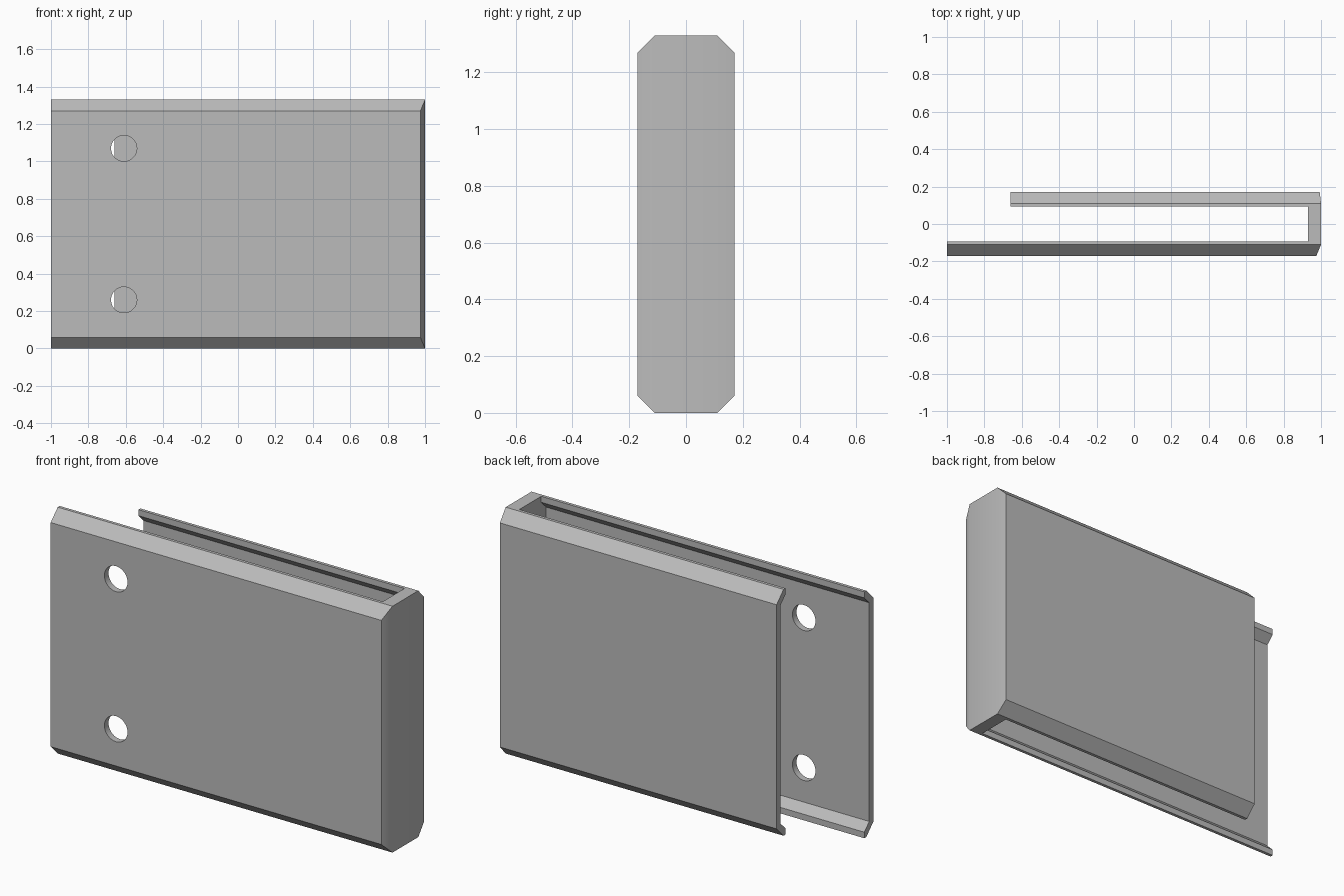
import bpy, bmesh, math
from mathutils import Matrix, Vector

cube = bpy.data.objects.get("Cube")
if cube:
    bpy.data.objects.remove(cube, do_unlink=True)

HALF_Y, HEIGHT, CHAMFER = 0.17, 1.33, 0.06
SHEET = 0.035          # sheet thickness
LIP = 0.093            # half width of the open slot
WEB_X = 0.93           # inner face of the closed end
BACK_END = -0.66       # free end of the shorter back panel

grey = bpy.data.materials.new("plain grey")
grey.use_nodes = True
colour = (0.5, 0.5, 0.5, 1)
grey.diffuse_color = colour
grey.node_tree.nodes["Principled BSDF"].inputs["Base Color"].default_value = colour


def finish(bm, name):
    bmesh.ops.recalc_face_normals(bm, faces=bm.faces)
    mesh = bpy.data.meshes.new(name)
    bm.to_mesh(mesh)
    bm.free()
    mesh.materials.append(grey)
    obj = bpy.data.objects.new(name, mesh)
    bpy.context.collection.objects.link(obj)
    return obj


def prism(name, section, x0, x1):
    """Extrude a (y, z) section along x."""
    bm = bmesh.new()
    face = bm.faces.new([bm.verts.new((x0, y, z)) for y, z in section])
    out = bmesh.ops.extrude_face_region(bm, geom=[face])["geom"]
    moved = [v for v in out if isinstance(v, bmesh.types.BMVert)]
    bmesh.ops.translate(bm, verts=moved, vec=(x1 - x0, 0, 0))
    return finish(bm, name)


def mirrored(quarter):
    """Complete a closed section from its upper +y quarter."""
    right = quarter + [(y, HEIGHT - z) for y, z in reversed(quarter)]
    return right + [(-y, z) for y, z in reversed(right)]


# Outer body: chamfered block with a bevelled closed end
flat = HALF_Y - CHAMFER
outer = mirrored([(flat, HEIGHT), (HALF_Y, HEIGHT - CHAMFER)])
bm = bmesh.new()
for y, z in outer:
    end = 1.0 if abs(y) < HALF_Y else (0.993 if y > 0 else 0.975)
    for x in (-1.0, end):
        bm.verts.new((x, y, z))
bmesh.ops.convex_hull(bm, input=bm.verts[:])
bmesh.ops.dissolve_limit(bm, angle_limit=math.radians(1), verts=bm.verts[:], edges=bm.edges[:])
sleeve = finish(bm, "folded_sleeve")

# Inner channel, open along top and bottom between the lips
drop = SHEET * math.sqrt(2)
inner_y = HALF_Y - SHEET


def slope(y):
    return HEIGHT + flat - y - drop


channel = mirrored([(LIP, HEIGHT + 0.2), (LIP, slope(LIP)), (inner_y, slope(inner_y))])
cutters = [prism("channel_cutter", channel, -1.2, WEB_X)]

# Shorten the back panel
box = [(0, -0.3), (0.4, -0.3), (0.4, HEIGHT + 0.3), (0, HEIGHT + 0.3)]
cutters.append(prism("back_end_cutter", box, -1.3, BACK_END))

# Two round holes through the front panel
for z in (0.26, 1.07):
    bm = bmesh.new()
    bmesh.ops.create_cone(bm, cap_ends=True, segments=48, radius1=0.069, radius2=0.069,
                          depth=0.3, matrix=Matrix.Translation(Vector((-0.61, -0.16, z)))
                          @ Matrix.Rotation(math.pi / 2, 4, 'X'))
    cutters.append(finish(bm, "hole_cutter"))

bpy.ops.object.select_all(action='DESELECT')
bpy.context.view_layer.objects.active = sleeve
sleeve.select_set(True)
for cutter in cutters:
    cutter.hide_render = True
    mod = sleeve.modifiers.new("cut", 'BOOLEAN')
    mod.operation = 'DIFFERENCE'
    mod.solver = 'EXACT'
    mod.object = cutter
    bpy.ops.object.modifier_apply(modifier=mod.name)
    bpy.data.objects.remove(cutter, do_unlink=True)

bpy.ops.object.shade_smooth_by_angle(angle=math.radians(30))
